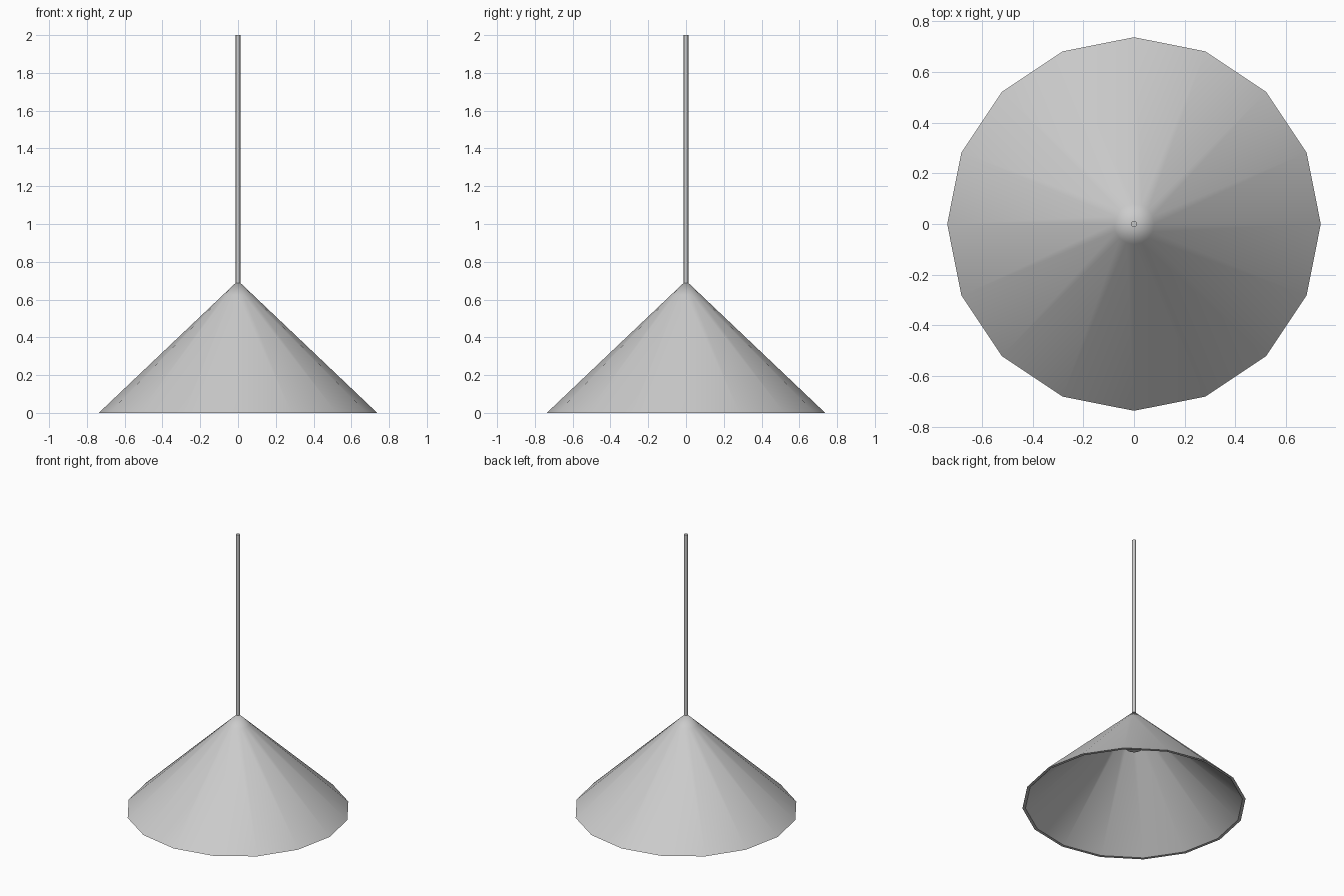
import bpy, bmesh
from math import sin, cos, pi, radians

if "Cube" in bpy.data.objects:
    bpy.data.objects.remove(bpy.data.objects["Cube"])


def lathe(name, profile, sides):
    """Spin a closed (radius, z) outline around z; zero radius gives a pole."""
    bm = bmesh.new()
    rings = []
    for r, z in profile:
        if r == 0:
            rings.append([bm.verts.new((0, 0, z))] * sides)
        else:
            rings.append([bm.verts.new((r * cos(2 * pi * i / sides),
                                        r * sin(2 * pi * i / sides), z))
                          for i in range(sides)])
    for a, b in zip(rings, rings[1:]):
        for i in range(sides):
            j = (i + 1) % sides
            corners = list(dict.fromkeys((a[i], a[j], b[j], b[i])))
            bm.faces.new(corners)
    bmesh.ops.recalc_face_normals(bm, faces=bm.faces)
    mesh = bpy.data.meshes.new(name)
    bm.to_mesh(mesh)
    bm.free()
    obj = bpy.data.objects.new(name, mesh)
    bpy.context.collection.objects.link(obj)
    bpy.ops.object.select_all(action='DESELECT')
    obj.select_set(True)
    bpy.context.view_layer.objects.active = obj
    bpy.ops.object.shade_smooth_by_angle(angle=radians(40))
    return obj


# Thin-walled conical shade, open underneath
lathe("shade", [(0, 0.70), (0.08, 0.624), (0.737, 0),
                (0.717, 0), (0.07, 0.614), (0, 0.68)], 16)

# Hanging rod
lathe("rod", [(0, 2.0), (0.012, 2.0), (0.012, 0.66), (0, 0.66)], 16)

# Bulb socket tucked under the top of the shade
lathe("socket", [(0, 0.63), (0.053, 0.63), (0.053, 0.42), (0, 0.42)], 16)
